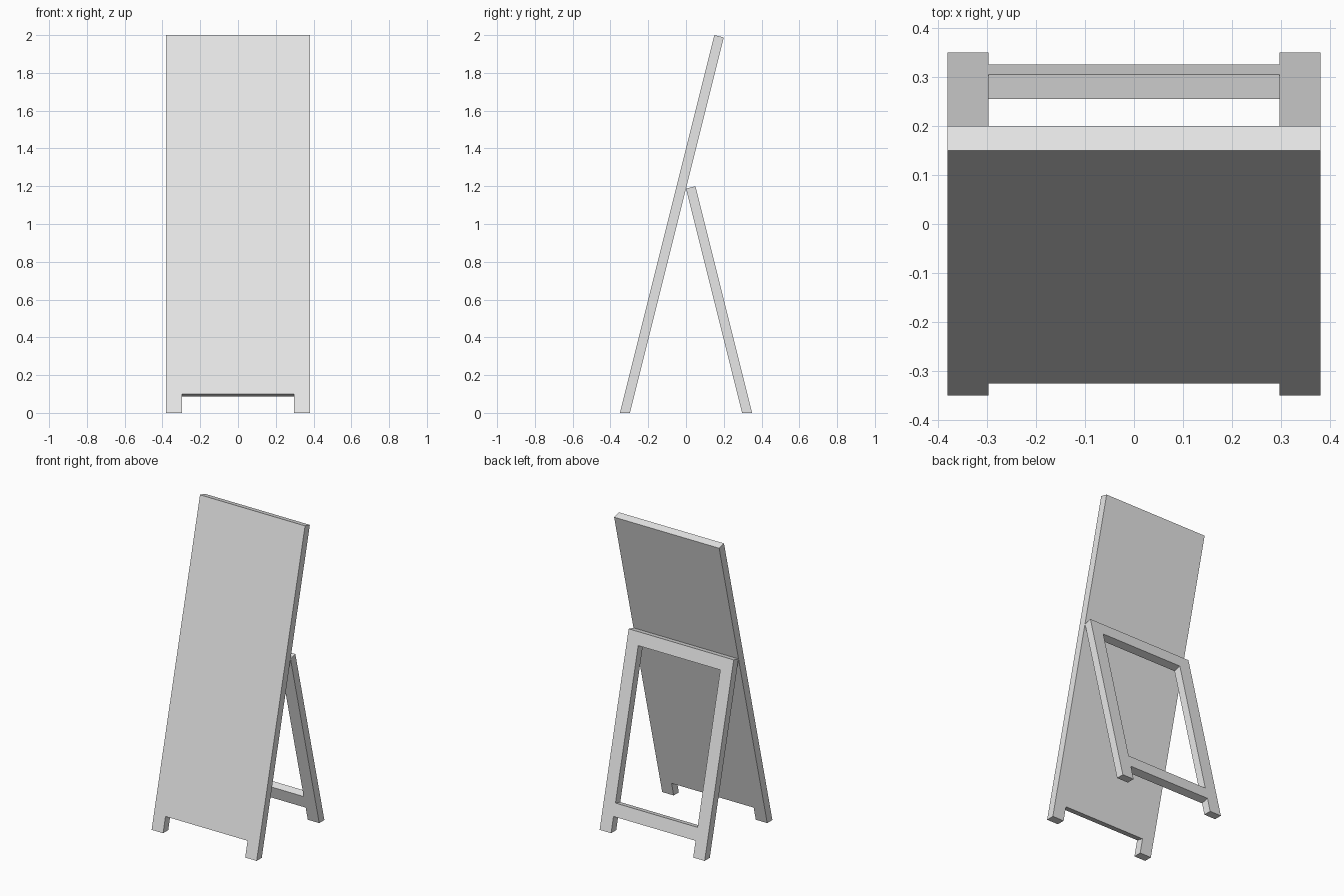
import bpy
import bmesh
from mathutils import Vector

cube = bpy.data.objects.get("Cube")
if cube:
    bpy.data.objects.remove(cube, do_unlink=True)

HALF_W, STILE_X = 0.38, 0.297   # half width, inner edge of the legs
FOOT_Y, SLOPE = 0.35, 0.25      # foot distance and lean
DEPTH = Vector((0, 0.05, -0.0125))

grey = bpy.data.materials.new("light_grey")
grey.use_nodes = True
grey.diffuse_color = (0.8, 0.8, 0.8, 1)
grey.node_tree.nodes["Principled BSDF"].inputs["Base Color"].default_value = grey.diffuse_color


def leaning_panel(name, levels, open_rows, side):
    """Slab leaning inward from its feet; open_rows lack their middle cell.
    side is 1 for the front and -1 for the mirrored back."""
    xs = (-HALF_W, -STILE_X, STILE_X, HALF_W)
    bm = bmesh.new()
    grid = [[bm.verts.new((x, SLOPE * z - FOOT_Y, z)) for x in xs] for z in levels]
    for row, (low, high) in enumerate(zip(grid, grid[1:])):
        for col in range(3):
            if col == 1 and row in open_rows:
                continue
            bm.faces.new((low[col], low[col + 1], high[col + 1], high[col]))

    # Thickness, square to the lean
    faces = bm.faces[:]
    result = bmesh.ops.extrude_face_region(bm, geom=faces, use_keep_orig=True)
    new_verts = [v for v in result["geom"] if isinstance(v, bmesh.types.BMVert)]
    bmesh.ops.translate(bm, verts=new_verts, vec=DEPTH)

    # Feet cut flat on the ground
    for v in bm.verts:
        if v.co.z < 0:
            v.co.y -= SLOPE * v.co.z
            v.co.z = 0
    for v in bm.verts:
        v.co.y *= side
    loose = [v for v in bm.verts if not v.link_faces]
    bmesh.ops.delete(bm, geom=loose, context="VERTS")
    bmesh.ops.recalc_face_normals(bm, faces=bm.faces[:])

    mesh = bpy.data.meshes.new(name)
    bm.to_mesh(mesh)
    bm.free()
    mesh.materials.append(grey)
    obj = bpy.data.objects.new(name, mesh)
    bpy.context.collection.objects.link(obj)
    return obj


# Tall front board with a notch between its feet
leaning_panel("front_board", (0, 0.1, 2.0), {0}, 1)

# Rear support: open frame with two rails and feet
leaning_panel("rear_support_frame", (0, 0.1, 0.18, 1.12, 1.2), {0, 2}, -1)
